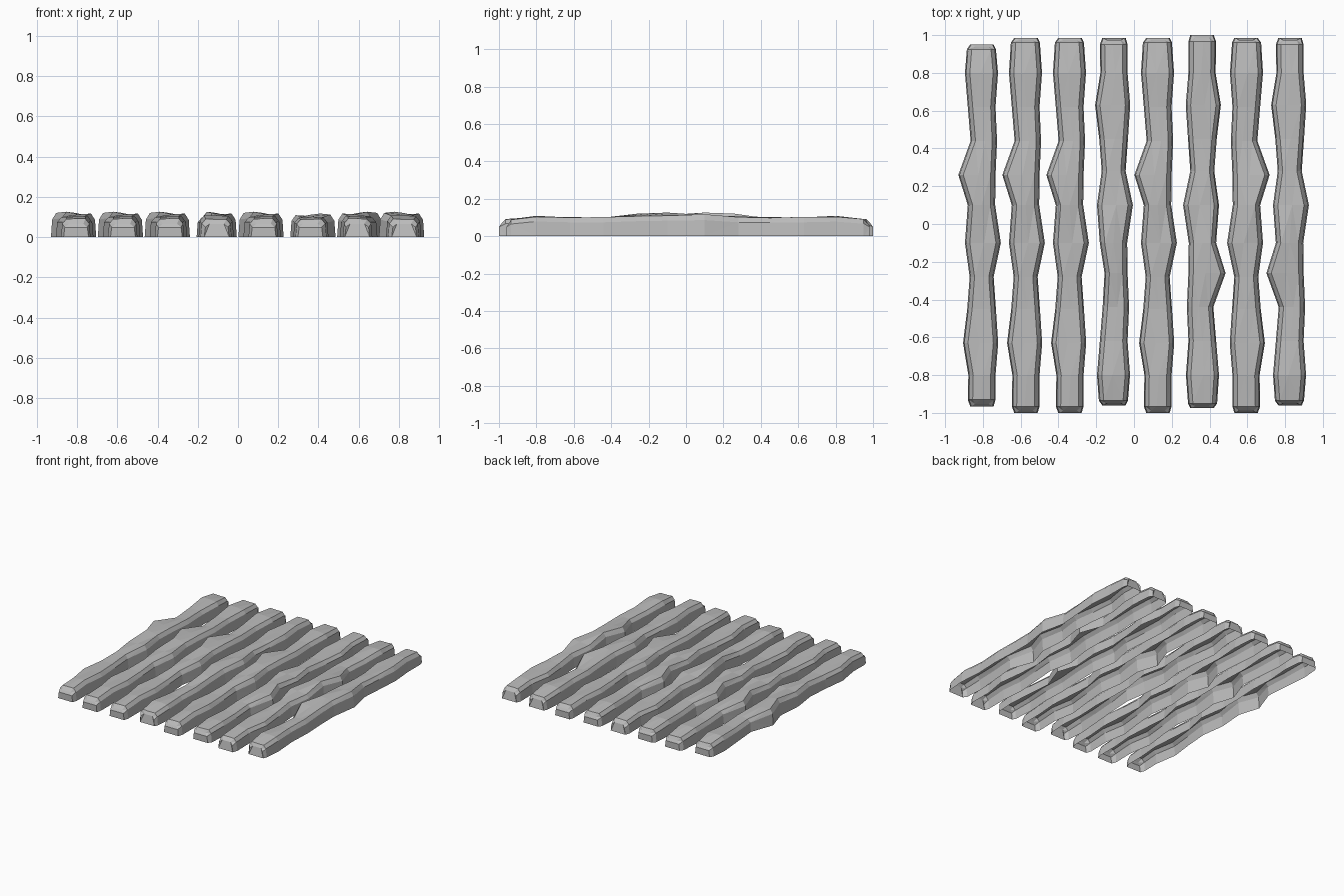
import bpy
import bmesh
import random

if "Cube" in bpy.data.objects:
    bpy.data.objects.remove(bpy.data.objects["Cube"], do_unlink=True)

grey = bpy.data.materials.new("weathered grey")
grey.use_nodes = True
tone = (0.5, 0.5, 0.5, 1)
grey.diffuse_color = tone
grey.node_tree.nodes["Principled BSDF"].inputs["Base Color"].default_value = tone

# Rough log stations: y, left edge, right edge, left height, right height
STATIONS = [
    (-0.80, -0.072, 0.072, 0.100, 0.105),
    (-0.63, -0.100, 0.086, 0.100, 0.100),
    (-0.45, -0.078, 0.074, 0.094, 0.100),
    (-0.28, -0.065, 0.062, 0.105, 0.100),
    (-0.10, -0.090, 0.100, 0.108, 0.116),
    (0.10, -0.075, 0.070, 0.128, 0.112),
    (0.26, -0.125, 0.072, 0.118, 0.108),
    (0.44, -0.060, 0.080, 0.094, 0.100),
    (0.62, -0.075, 0.072, 0.096, 0.100),
    (0.80, -0.090, 0.085, 0.108, 0.106),
]


def section(bm, y, left, right, hl, hr, jitter, slant=0.0):
    """Open arch: wall, chamfer, top, chamfer, wall."""
    mid = (left + right) / 2 + random.uniform(-1, 1) * jitter * 3
    points = [
        (left, 0, 0),
        (left + 0.006, 0, hl * 0.74),
        (left + 0.026, slant, hl + random.uniform(-1, 1) * jitter),
        (mid, slant, (hl + hr) / 2 + random.uniform(-1, 1) * jitter),
        (right - 0.026, slant, hr + random.uniform(-1, 1) * jitter),
        (right - 0.006, 0, hr * 0.74),
        (right, 0, 0),
    ]
    return [bm.verts.new((x, y + dy, z)) for x, dy, z in points]


def make_log(name, x, start, end, mirror_x=1, mirror_y=1, spike=True, height=1.0):
    bm = bmesh.new()
    # Worn, tapered ends
    rings = [section(bm, start, -0.062, 0.062, 0.066, 0.066, 0, 0.012),
             section(bm, start + 0.035, -0.075, 0.072, 0.090, 0.090, 0.002)]
    for y, left, right, hl, hr in STATIONS:
        if left < -0.11 and not spike:
            left = -0.05
        rings.append(section(bm, y, left, right, hl * height, hr * height, 0.003))
    rings += [section(bm, end - 0.025, -0.080, 0.074, 0.090, 0.088, 0.002),
              section(bm, end, -0.062, 0.062, 0.066, 0.066, 0, -0.012)]
    # Skin between neighbouring sections; the underside stays open
    for a, b in zip(rings, rings[1:]):
        for i in range(len(a) - 1):
            bm.faces.new((a[i], a[i + 1], b[i + 1], b[i]))
    bm.faces.new(rings[0])
    bm.faces.new(reversed(rings[-1]))
    for v in bm.verts:
        v.co.x = v.co.x * mirror_x + x
        v.co.y *= mirror_y
    bmesh.ops.triangulate(bm, faces=bm.faces[:])
    bmesh.ops.recalc_face_normals(bm, faces=bm.faces[:])
    # Open shell: make sure the top faces point up
    if sum(f.normal.z * f.calc_area() for f in bm.faces) < 0:
        bmesh.ops.reverse_faces(bm, faces=bm.faces[:])
    mesh = bpy.data.meshes.new(name)
    bm.to_mesh(mesh)
    bm.free()
    mesh.materials.append(grey)
    obj = bpy.data.objects.new(name, mesh)
    bpy.context.collection.objects.link(obj)


# Row of logs, each a turned or flipped variant of the same rough shape
VARIANTS = [
    dict(start=-0.965, end=0.95),
    dict(start=-1.0, end=0.985),
    dict(start=-1.0, end=0.985),
    dict(start=-0.985, end=0.96, mirror_y=-1, spike=False),
    dict(start=-1.0, end=0.985),
    dict(start=-1.0, end=0.975, mirror_x=-1, mirror_y=-1, height=0.93),
    dict(start=-1.0, end=0.985, mirror_x=-1),
    dict(start=-0.985, end=0.96, mirror_y=-1),
]
for i, variant in enumerate(VARIANTS):
    random.seed(4)
    make_log(f"log_{i + 1}", -0.805 + i * 0.233, **variant)
